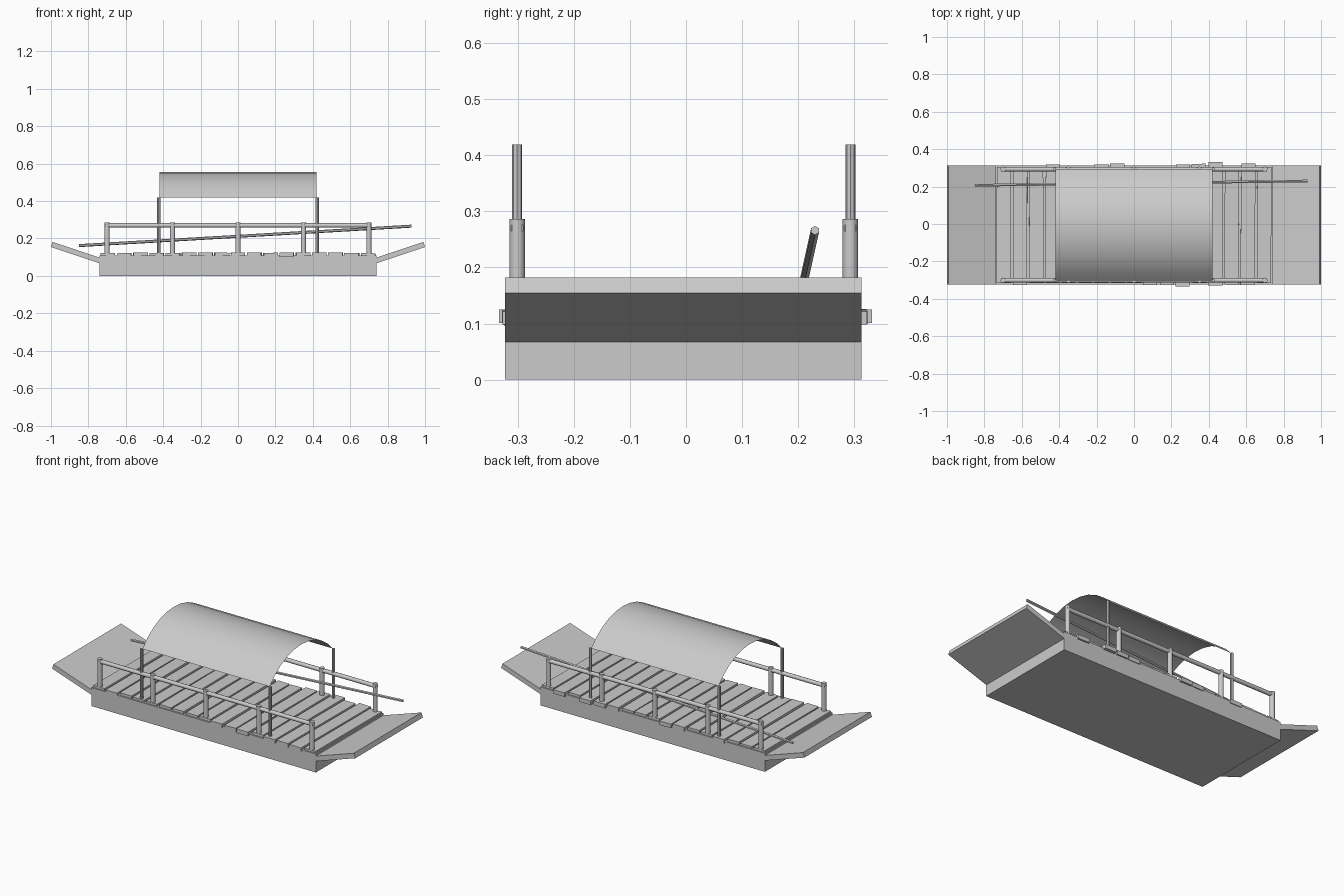
import bpy, bmesh, math, random
from mathutils import Vector

if "Cube" in bpy.data.objects:
    bpy.data.objects.remove(bpy.data.objects["Cube"])

random.seed(4)
YC = -0.005          # hull centre line


def box(name, size, loc, rot=(0, 0, 0)):
    bpy.ops.mesh.primitive_cube_add(size=1, location=loc, rotation=rot)
    o = bpy.context.object
    o.name = name
    o.scale = size
    bpy.ops.object.transform_apply(location=False, rotation=False, scale=True)
    return o


def rod(name, a, b, r, sides=10):
    a, b = Vector(a), Vector(b)
    d = b - a
    bpy.ops.mesh.primitive_cylinder_add(vertices=sides, radius=r, depth=d.length,
                                        location=(a + b) / 2)
    o = bpy.context.object
    o.name = name
    o.rotation_euler = d.to_track_quat('Z', 'Y').to_euler()
    bpy.ops.object.shade_smooth_by_angle(angle=math.radians(40))
    return o


# flat hull
box("hull", (1.48, 0.636, 0.11), (0, YC, 0.055))

# upturned end ramps
for s, side in ((-1, "left"), (1, "right")):
    tilt = math.radians(18.5)
    box("ramp_" + side, (0.29, 0.636, 0.029), (s * 0.858, YC, 0.122), (0, -s * tilt, 0))

# deck planks, slightly uneven; some overhang the hull sides
front_out = {1: .325, 9: .326, 10: .327, 11: .333, 13: .328, 14: .325, 15: .327}
back_out = {3: .317, 6: .318, 7: .324, 11: .317, 12: .322, 13: .332, 15: .323}
for i in range(17):
    y0 = -front_out.get(i, 0.315)
    y1 = back_out.get(i, 0.305)
    box("deck_plank", (0.076, y1 - y0, 0.024),
        (-0.696 + 0.087 * i, (y0 + y1) / 2, 0.112 + random.uniform(-0.003, 0.002)),
        (0, math.radians(random.uniform(-1.5, 1.5)), math.radians(random.uniform(-0.6, 0.6))))

# railings and canopy supports on both sides
for y, side in ((-0.301, "front"), (0.293, "back")):
    for k in range(5):
        x = -0.7 + 0.35 * k
        rod("rail_post_" + side, (x, y, 0.10), (x, y, 0.286), 0.014)
    rod("handrail_" + side, (-0.71, y, 0.27), (0.71, y, 0.27), 0.012)
    for x in (-0.424, 0.424):
        rod("canopy_post_" + side, (x, y, 0.10), (x, y, 0.419), 0.009, 8)

# thin arched canopy sheet
half, rise, n = 0.297, 0.138, 10
R = (half ** 2 + rise ** 2) / (2 * rise)
span = math.asin(half / R)
bm = bmesh.new()
rows = []
for k in range(n + 1):
    t = -span + 2 * span * k / n
    y, z = -0.004 + R * math.sin(t), 0.556 - R * (1 - math.cos(t))
    rows.append([bm.verts.new((x, y, z)) for x in (-0.42, 0.42)])
for a, b in zip(rows, rows[1:]):
    bm.faces.new((a[0], a[1], b[1], b[0]))
me = bpy.data.meshes.new("canopy")
bm.to_mesh(me)
bm.free()
canopy = bpy.data.objects.new("canopy", me)
bpy.context.collection.objects.link(canopy)
for p in me.polygons:
    p.use_smooth = True

# long punting pole
rod("punting_pole", (-0.85, 0.207, 0.162), (0.927, 0.23, 0.266), 0.008, 6)
